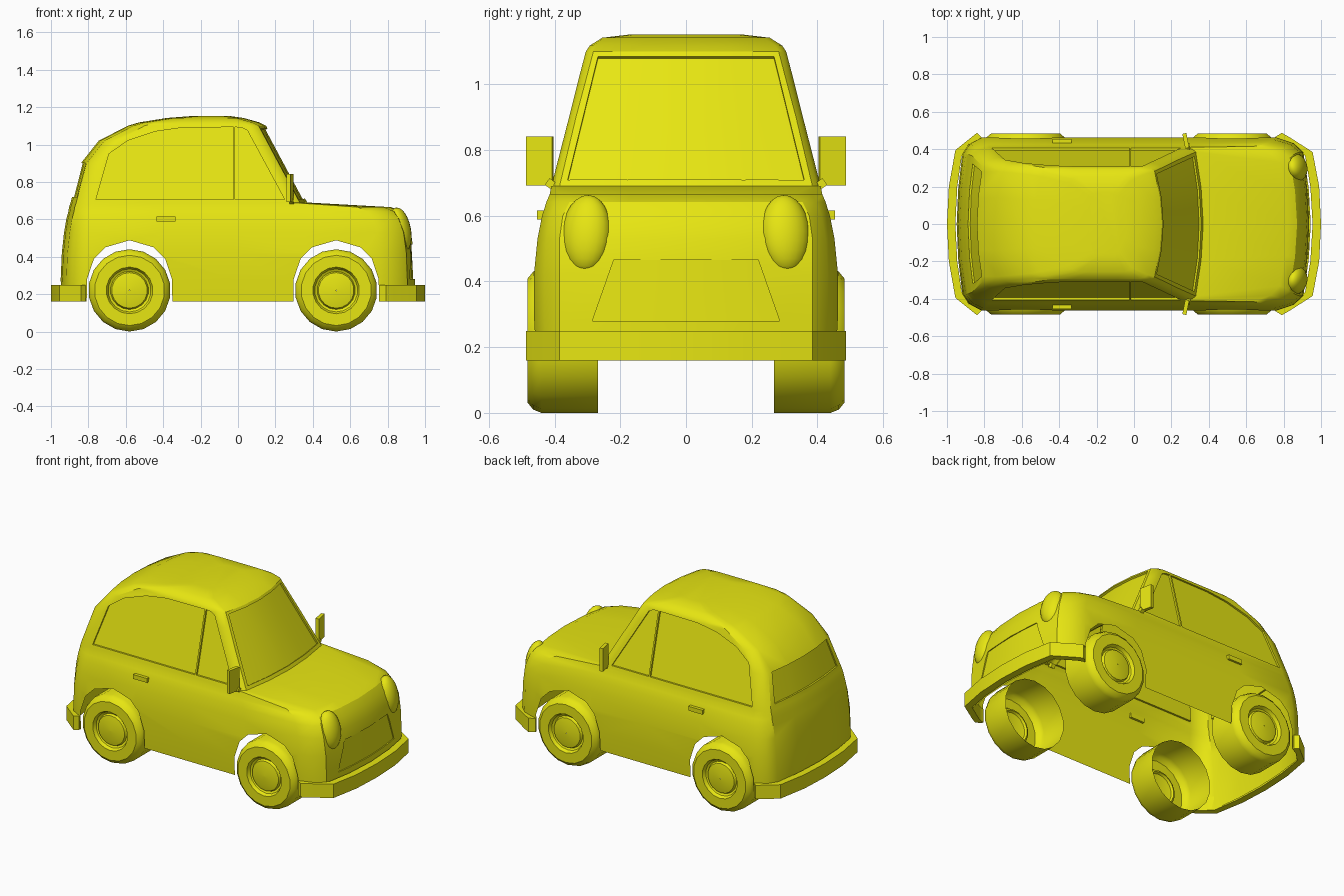
import bpy, bmesh, math
from mathutils import Matrix, Vector

if "Cube" in bpy.data.objects:
    bpy.data.objects.remove(bpy.data.objects["Cube"])

paint = bpy.data.materials.new("yellow_paint")
paint.diffuse_color = (0.8, 0.79, 0.006, 1)
paint.use_nodes = True
paint.node_tree.nodes["Principled BSDF"].inputs["Base Color"].default_value = paint.diffuse_color


def finish(bm, name, angle=30, recalc=True):
    if recalc:
        bmesh.ops.recalc_face_normals(bm, faces=bm.faces[:])
    me = bpy.data.meshes.new(name)
    bm.to_mesh(me)
    bm.free()
    me.materials.append(paint)
    ob = bpy.data.objects.new(name, me)
    bpy.context.collection.objects.link(ob)
    bpy.ops.object.select_all(action='DESELECT')
    bpy.context.view_layer.objects.active = ob
    ob.select_set(True)
    if angle:
        bpy.ops.object.shade_smooth_by_angle(angle=math.radians(angle))
    return ob


def rails(bm, lines):
    """Solid whose cross-section runs through equal-length rail lines."""
    vs = [[bm.verts.new(p) for p in line] for line in lines]
    n, m = len(vs), len(vs[0])
    for i in range(n):
        a, b = vs[i], vs[(i + 1) % n]
        for j in range(m - 1):
            bm.faces.new((a[j], a[j + 1], b[j + 1], b[j]))
    bm.faces.new([v[0] for v in vs])
    bm.faces.new([v[-1] for v in vs][::-1])


def slab(bm, low, high, inward, outward):
    """Cutter between two lines, reaching inward and outward from the surface."""
    i, o = Vector(inward), Vector(outward)
    rails(bm, [[Vector(p) + o for p in low], [Vector(p) + o for p in high],
               [Vector(p) + i for p in high], [Vector(p) + i for p in low]])


def box(bm, centre, size, rot=None):
    m = Matrix.Translation(centre) @ (rot or Matrix()) @ Matrix.Diagonal((*size, 1))
    bmesh.ops.create_cube(bm, size=1, matrix=m)


# body shell: plan outlines stacked from sill to roof
# z, front x, rear x, half width, front corner y, rear corner y, front / rear corner length
LEVELS = [
    (.16, .945, -.945, .455, .385, .37, .14, .10),
    (.28, .945, -.948, .462, .385, .375, .14, .10),
    (.42, .94, -.942, .463, .385, .375, .14, .10),
    (.53, .925, -.93, .452, .385, .375, .14, .10),
    (.60, .90, -.918, .438, .375, .372, .14, .10),
    (.642, .872, -.907, .425, .355, .37, .14, .10),
    (.665, .82, -.903, .415, .33, .367, .14, .10),
    (.69, .37, -.895, .41, .385, .365, .05, .09),
    (.90, .257, -.84, .356, .335, .31, .05, .08),
    (1.02, .193, -.745, .326, .303, .28, .05, .07),
    (1.10, .15, -.59, .305, .282, .265, .05, .06),
    (1.118, .115, -.53, .293, .272, .255, .05, .06),
    (1.142, .03, -.38, .255, .235, .22, .04, .05),
    (1.152, -.04, -.25, .17, .15, .14, .03, .03),
]


def outline(z, xf, xr, w, f, r, cf, cr):
    a, b = xf - .04 - cf, xr + .03 + cr
    half = [(xf, 0), (xf - .011, f * .5), (xf - .04, f), (xf - .04 - cf * .35, f + (w - f) * .6), (a, w)]
    half += [(a + (b - a) * t, w) for t in (.25, .5, .75)]
    half += [(b, w), (xr + .03 + cr * .35, r + (w - r) * .6), (xr + .03, r), (xr + .008, r * .5), (xr, 0)]
    pts = half + [(x, -y) for x, y in half[-2:0:-1]]
    return [(x, y, z) for x, y in pts]


bm = bmesh.new()
rings = [[bm.verts.new(p) for p in outline(*lv)] for lv in LEVELS]
for a, b in zip(rings, rings[1:]):
    for i in range(len(a)):
        j = (i + 1) % len(a)
        bm.faces.new((a[i], a[j], b[j], b[i]))
bm.faces.new(rings[0][::-1])
bm.faces.new(rings[-1])
body = finish(bm, "body", None)

# cutters: wheel arches and shallow recesses for windows and grille
AXLES = (-.58, .525)
cut = bmesh.new()
ARCH = [(.23, .1), (.227, .28), (.19, .39), (.13, .45), (0, .488)]
for cx in AXLES:
    prof = ARCH + [(-x, z) for x, z in ARCH[-2::-1]]
    rails(cut, [[(cx + x, -.7, z), (cx + x, .7, z)] for x, z in prof])


def side(x, z, s):
    return (x, s * (.41 - .256 * (z - .69)), z)


WINDOWS = [
    ((-.76, -.62, -.46, -.3, -.025), ((-.69, .95), (-.59, 1.02), (-.44, 1.07), (-.3, 1.09), (-.025, 1.093))),
    ((-.015, .12, .25), ((-.015, 1.093), (.02, 1.09), (.05, 1.075))),
]
for s in (1, -1):
    for low, high in WINDOWS:
        slab(cut, [side(x, .705, s) for x in low], [side(x, z, s) for x, z in high],
             (0, -.012 * s, 0), (0, .05 * s, 0))


def across(x, z, half, bow, ref):
    return [(x - bow * (half * t / ref) ** 2, half * t, z) for t in (-1, -.5, 0, .5, 1)]


slab(cut, across(.36, .71, .36, .04, .385), across(.159, 1.085, .268, .04, .285), (-.012, 0, -.006), (.05, 0, .03))
slab(cut, across(-.888, .72, .32, -.03, .36), across(-.842, .90, .28, -.03, .31), (.012, 0, 0), (-.05, 0, 0))
slab(cut, across(.945, .28, .285, .04, .385), across(.935, .465, .22, .04, .385), (-.008, 0, 0), (.04, 0, 0))
cutter = finish(cut, "cutter", None)
cutter.hide_render = True

mod = body.modifiers.new("cut", 'BOOLEAN')
mod.operation, mod.solver, mod.object = 'DIFFERENCE', 'EXACT', cutter
bpy.context.view_layer.objects.active = body
bpy.ops.object.modifier_apply(modifier="cut")
bpy.data.objects.remove(cutter)

# open the underside and the arches so the body is a hollow shell
bm = bmesh.new()
bm.from_mesh(body.data)
bm.normal_update()
gone = []
for f in bm.faces:
    c = f.calc_center_median()
    in_arch = any(abs(c.x - cx) < .235 for cx in AXLES) and c.z < .5
    if c.z < .162 or (in_arch and abs(f.normal.y) < .05):
        gone.append(f)
bmesh.ops.delete(bm, geom=gone, context='FACES')
bpy.data.objects.remove(body)
finish(bm, "body", 30, recalc=False)

# bumpers: wrapped bars at both ends
BARS = {
    "front_bumper": ([(1.0, 0), (.99, .2), (.955, .385), (.83, .465), (.79, .487), (.755, .465)],
                     [(.955, 0), (.943, .2), (.915, .365), (.80, .44), (.775, .45), (.755, .455)]),
    "rear_bumper": ([(-1.0, 0), (-.99, .2), (-.955, .395), (-.88, .455), (-.84, .487), (-.815, .465)],
                    [(-.955, 0), (-.945, .2), (-.92, .37), (-.86, .43), (-.835, .445), (-.815, .455)]),
}
for name, (outer, inner) in BARS.items():
    o, i = ([(x, -y) for x, y in p[:0:-1]] + p for p in (outer, inner))
    bm = bmesh.new()
    rails(bm, [[(x, y, z) for x, y in p] for p, z in ((o, .16), (o, .25), (i, .25), (i, .16))])
    finish(bm, name, 25)

# wheels: turned profile, open on the inner side
TYRE = [(.268, .22), (.44, .22), (.465, .21), (.483, .188), (.483, .125), (.462, .115),
        (.455, .102), (.47, .095), (.477, .06), (.479, .002)]
for cx, end in zip(AXLES, ("rear", "front")):
    for s, tag in ((1, "left"), (-1, "right")):
        bm = bmesh.new()
        vs = [bm.verts.new((cx, s * y, .22 + r)) for y, r in TYRE]
        es = [bm.edges.new(p) for p in zip(vs, vs[1:])]
        bmesh.ops.spin(bm, geom=vs + es, cent=(cx, 0, .22), axis=(0, 1, 0),
                       angle=2 * math.pi, steps=18, use_duplicate=False)
        bmesh.ops.remove_doubles(bm, verts=bm.verts[:], dist=.0003)
        bm.normal_update()
        if sum(f.normal.y * f.calc_area() for f in bm.faces) * s < 0:
            bmesh.ops.reverse_faces(bm, faces=bm.faces[:])
        finish(bm, f"{end}_{tag}_wheel", 30, recalc=False)

# paired details: headlights, mirrors, door handles
for s, tag in ((1, "left"), (-1, "right")):
    bm = bmesh.new()
    m = (Matrix.Translation((.868, s * .303, .545)) @ Matrix.Rotation(s * .25, 4, 'Z')
         @ Matrix.Rotation(-.2, 4, 'Y') @ Matrix.Diagonal((.055, .076, .12, 1)))
    bmesh.ops.create_uvsphere(bm, u_segments=20, v_segments=12, radius=1, matrix=m)
    finish(bm, f"{tag}_headlight", 40)

    bm = bmesh.new()
    box(bm, (.277, s * .445, .767), (.022, .08, .15), Matrix.Rotation(s * .2, 4, 'Z'))
    box(bm, (.288, s * .402, .69), (.025, .05, .025), Matrix.Rotation(s * .6, 4, 'X'))
    finish(bm, f"{tag}_mirror", None)

    bm = bmesh.new()
    box(bm, (-.385, s * .44, .602), (.1, .028, .028))
    finish(bm, f"{tag}_door_handle", None)
